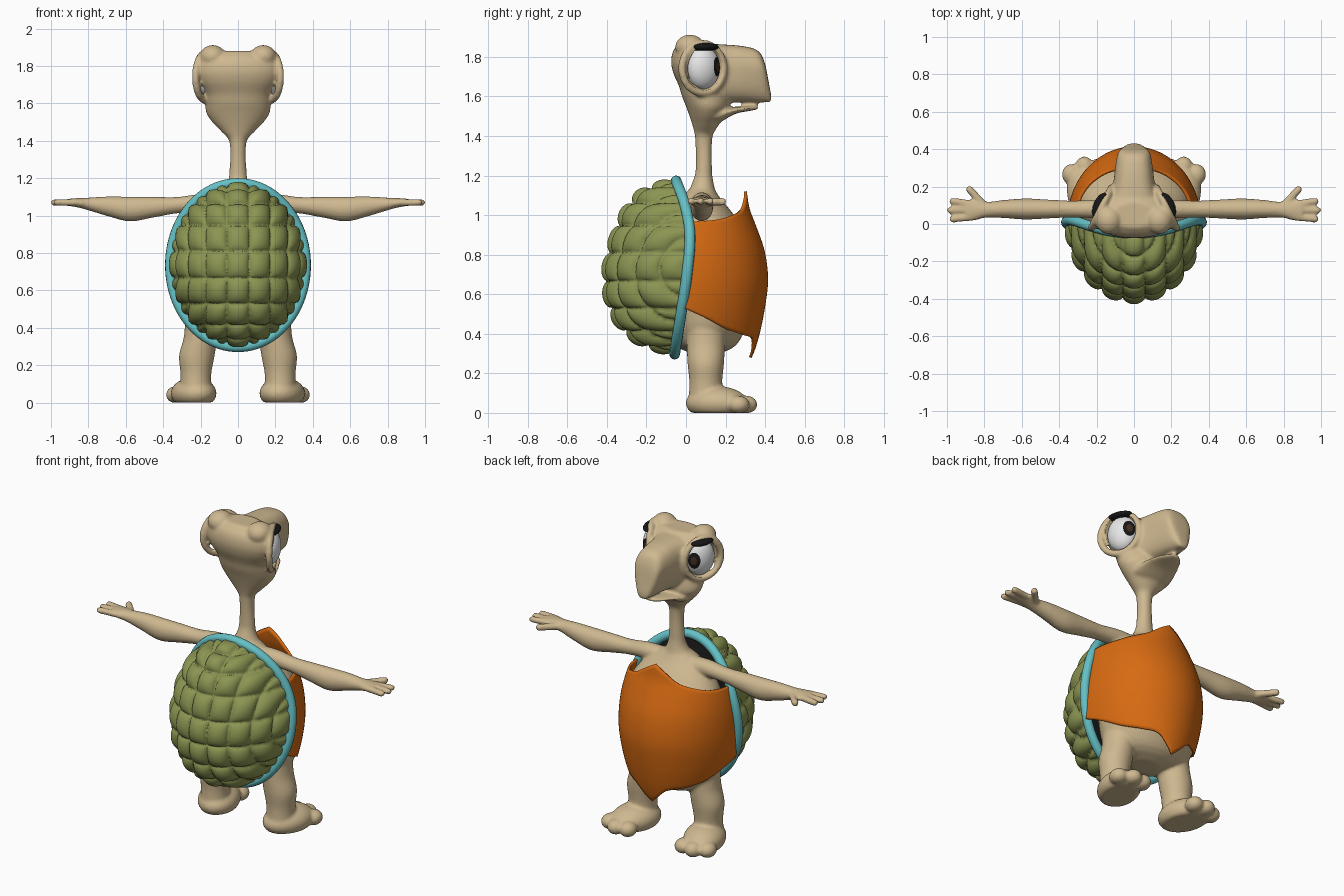
import bpy, bmesh, math
from mathutils import Vector, Matrix

if "Cube" in bpy.data.objects:
    bpy.data.objects.remove(bpy.data.objects["Cube"])

def material(name, rgb):
    m = bpy.data.materials.new(name)
    m.diffuse_color = (*rgb, 1)
    m.use_nodes = True
    m.node_tree.nodes["Principled BSDF"].inputs["Base Color"].default_value = m.diffuse_color
    return m

SKIN = material("tan skin", (0.62, 0.48, 0.28))
OLIVE = material("olive shell", (0.26, 0.30, 0.085))
CYAN = material("cyan rim", (0.13, 0.53, 0.56))
ORANGE = material("orange belly", (0.68, 0.145, 0.006))
WHITE = material("eye white", (0.80, 0.80, 0.80))
BLACK = material("black", (0.008, 0.008, 0.008))
BROWN = material("dark brown", (0.06, 0.025, 0.012))

def finish(bm, name, *mats):
    bmesh.ops.recalc_face_normals(bm, faces=bm.faces)
    for f in bm.faces:
        f.smooth = True
    me = bpy.data.meshes.new(name)
    bm.to_mesh(me)
    bm.free()
    ob = bpy.data.objects.new(name, me)
    bpy.context.collection.objects.link(ob)
    for m in mats:
        me.materials.append(m)
    return ob

def interp(rows, t):
    """Smooth (Hermite) lookup of the row values at parameter t."""
    t = min(max(t, rows[0][0]), rows[-1][0])
    i = max(k for k in range(len(rows) - 1) if rows[k][0] <= t)
    a, b = rows[i], rows[i + 1]
    p, q = rows[max(i - 1, 0)], rows[min(i + 2, len(rows) - 1)]
    h = b[0] - a[0]
    s = (t - a[0]) / h
    out = []
    for c in range(1, len(a)):
        m0 = (b[c] - p[c]) / (b[0] - p[0]) * h
        m1 = (q[c] - a[c]) / (q[0] - a[0]) * h
        out.append((2*s**3 - 3*s*s + 1) * a[c] + (s**3 - 2*s*s + s) * m0
                   + (3*s*s - 2*s**3) * b[c] + (s**3 - s*s) * m1)
    return out

def loft(bm, rings, closed=False, wrap=True, caps=True):
    vs = [[bm.verts.new(p) for p in r] for r in rings]
    n = len(vs[0])
    for i in range(len(vs) if closed else len(vs) - 1):
        a, b = vs[i], vs[(i + 1) % len(vs)]
        for j in range(n if wrap else n - 1):
            k = (j + 1) % n
            bm.faces.new((a[j], a[k], b[k], b[j]))
    if caps and not closed:
        bm.faces.new(vs[0])
        bm.faces.new(vs[-1])
    return [v for r in vs for v in r]

def body(bm, axis, rows, power=2.0, steps=40, n=40):
    """Loft of rounded sections; row = (along, centre1, centre2, radius1, radius2)."""
    rings = []
    for i in range(steps + 1):
        t = rows[0][0] + (rows[-1][0] - rows[0][0]) * i / steps
        c1, c2, r1, r2 = interp(rows, t)
        ring = []
        for j in range(n):
            c, s = math.cos(math.tau * j / n), math.sin(math.tau * j / n)
            u = c1 + max(r1, .004) * math.copysign(abs(c) ** (2 / power), c)
            v = c2 + max(r2, .004) * math.copysign(abs(s) ** (2 / power), s)
            ring.append({'x': (t, u, v), 'y': (u, t, v), 'z': (u, v, t)}[axis])
        rings.append(ring)
    return loft(bm, rings)

def ellipsoid(bm, c, r, yaw=0, side=1, pole=None, u=32, v=20):
    m = (Matrix.Diagonal((side, 1, 1, 1)) @ Matrix.Translation(c)
         @ Matrix.Rotation(yaw, 4, 'Z') @ Matrix.Diagonal((*r, 1)))
    if pole:
        m = m @ Vector((0, 0, 1)).rotation_difference(pole).to_matrix().to_4x4()
    return bmesh.ops.create_uvsphere(bm, u_segments=u, v_segments=v, radius=1, matrix=m)['verts']

def hoop(bm, path, r, n=12):
    """Closed round tube along a loop of points lying roughly in one plane."""
    mid = sum(path, Vector()) / len(path)
    rings = []
    for i, p in enumerate(path):
        tan = (path[(i + 1) % len(path)] - path[i - 1]).normalized()
        out = (p - mid).normalized()
        out = (out - tan * out.dot(tan)).normalized()
        up = tan.cross(out)
        rings.append([p + r * (out * math.cos(math.tau * j / n) + up * math.sin(math.tau * j / n))
                      for j in range(n)])
    loft(bm, rings, closed=True)

def finger(bm, a, b, r):
    a, b = Vector(a), Vector(b)
    for i in range(15):
        ellipsoid(bm, a.lerp(b, i / 14), (r, r, r), u=12, v=8)

YAW = math.radians(27)
bm = bmesh.new()
# arm and hand
body(bm, 'x', [(.05, .08, 1.05, .06, .06), (.2, .08, 1.065, .05, .05), (.33, .08, 1.055, .045, .044),
               (.45, .08, 1.045, .05, .055), (.58, .08, 1.035, .056, .066), (.7, .08, 1.05, .048, .052),
               (.8, .075, 1.062, .042, .034), (.85, .073, 1.068, .055, .026), (.9, .073, 1.071, .058, .02)])
for y0, y1, tip in ((.035, .026, .97), (.073, .074, .983), (.11, .122, .972)):
    finger(bm, (.87, y0, 1.07), (tip, y1, 1.07), .019)
finger(bm, (.8, .1, 1.063), (.88, .185, 1.068), .021)
# leg and foot
body(bm, 'z', [(.04, .225, .1, .085, .09), (.15, .225, .1, .082, .083), (.25, .22, .1, .095, .092),
               (.35, .2, .1, .09, .097), (.48, .18, .1, .1, .1)])
foot = ellipsoid(bm, (.237, .155, .05), (.118, .16, .085), yaw=-.3)
for x, y in ((.19, .295), (.265, .305), (.335, .265)):
    foot += ellipsoid(bm, (x, y, .042), (.05, .056, .045))
for v in foot:
    v.co.z = max(v.co.z, 0)
# eye socket rim and brow bump
hoop(bm, [Vector((.175 - .052 * math.cos(a), .085 + .105 * math.cos(a), 1.742 + .125 * math.sin(a)))
          for a in [math.tau * i / 40 for i in range(40)]], .02)
ellipsoid(bm, (.135, .02, 1.85), (.07, .075, .062))
# mirror the limbs
dup = bmesh.ops.duplicate(bm, geom=bm.verts[:] + bm.edges[:] + bm.faces[:])['geom']
for v in dup:
    if isinstance(v, bmesh.types.BMVert):
        v.co.x *= -1
# torso
body(bm, 'z', [(.3, 0, .1, .08, .07), (.33, 0, .1, .2, .14), (.4, 0, .105, .27, .185), (.5, 0, .115, .3, .215),
               (.7, 0, .125, .315, .23), (.85, 0, .12, .305, .215), (.95, 0, .1, .27, .18),
               (1.03, 0, .085, .21, .135), (1.09, 0, .075, .14, .095), (1.13, 0, .08, .08, .065)])
# neck and skull, the skull narrowing towards the face
skull = body(bm, 'z', [(1.08, 0, .08, .11, .08), (1.16, 0, .085, .06, .055), (1.22, 0, .09, .047, .042),
                       (1.4, 0, .09, .047, .045), (1.45, 0, .098, .09, .064), (1.5, 0, .105, .138, .087),
                       (1.55, 0, .11, .178, .11), (1.6, 0, .1, .19, .12), (1.65, 0, .085, .195, .12),
                       (1.72, 0, .06, .225, .125), (1.78, 0, .052, .238, .127), (1.84, 0, .05, .22, .11),
                       (1.88, 0, .05, .13, .07)], steps=70)
for v in skull:
    v.co.x *= 1 - 1.3 * v.co.y * min(max((v.co.z - 1.5) / .15, 0), 1)
# upper beak and lower jaw
beak = body(bm, 'y', [(.05, 0, 1.71, .15, .15), (.12, 0, 1.715, .14, .15), (.2, 0, 1.715, .115, .147),
                      (.3, 0, 1.712, .102, .14), (.37, 0, 1.698, .092, .128), (.4, 0, 1.668, .082, .098),
                      (.415, 0, 1.63, .068, .06), (.43, 0, 1.59, .045, .02)], power=2.8, steps=50)
for v in beak:
    if v.co.y > .2:
        v.co.x *= 1 - .35 * min(max((1.75 - v.co.z) / .18, 0), 1) * (v.co.y - .2) / .2
body(bm, 'y', [(.06, 0, 1.5, .11, .05), (.16, 0, 1.505, .125, .04), (.25, 0, 1.53, .105, .018),
               (.33, 0, 1.54, .065, .012), (.365, 0, 1.543, .03, .008)])
skin = finish(bm, "skin_body", SKIN)
rm = skin.modifiers.new("merge", 'REMESH')
rm.mode = 'VOXEL'
rm.voxel_size = .009
rm.use_smooth_shade = True
sm = skin.modifiers.new("soften", 'SMOOTH')
sm.factor, sm.iterations = .5, 6

# eye sockets are cut from the skin
bm = bmesh.new()
for s in (1, -1):
    ellipsoid(bm, (.19, .1, 1.745), (.075, .096, .115), YAW, s)
cutter = finish(bm, "socket_cutter", SKIN)
cutter.hide_render = True
cutter.hide_set(True)
bo = skin.modifiers.new("sockets", 'BOOLEAN')
bo.operation, bo.solver, bo.object = 'DIFFERENCE', 'EXACT', cutter

# eyes with pupil by direction, and dark eyelids
for s, side in ((1, "right"), (-1, "left")):
    bm = bmesh.new()
    c, r = Vector((.155, .087, 1.745)), (.066, .088, .108)
    look = Vector((math.cos(.8), math.sin(.8), .05)).normalized()
    ellipsoid(bm, c, r, YAW, s, look, 48, 40)
    for f in bm.faces:
        p = f.calc_center_median()
        p = Matrix.Rotation(-YAW, 3, 'Z') @ (Vector((p.x * s, p.y, p.z)) - c)
        d = Vector((p.x / r[0], p.y / r[1], p.z / r[2])).normalized().dot(look)
        f.material_index = 2 if d > math.cos(.2) else 1 if d > math.cos(.47) else 0
    finish(bm, side + "_eye", WHITE, BLACK, BROWN)
    bm = bmesh.new()
    ellipsoid(bm, (.176, .09, 1.85), (.042, .078, .021), YAW * .6, s)
    finish(bm, side + "_eyelid", BLACK)

# shell: bent rim plane, bumpy dome, rim and dark lining
RIM = [(.25, -.065), (.5, -.025), (.7, .005), (.9, .02), (1.05, -.005), (1.2, -.06)]
rim_y = lambda z: interp(RIM, z)[0]
rings = []
for i in range(86):
    phi = math.radians(.3 + 89.7 * i / 85)
    ring = []
    for j in range(220):
        th = math.tau * j / 220
        x, z = math.sin(phi) * math.cos(th), math.sin(phi) * math.sin(th)
        bump = .042 * abs(math.cos(9 * math.asin(x)) * math.cos(9 * math.asin(z))) ** .38
        zz = .738 + z * (.405 + bump)
        ring.append((x * (.332 + bump), rim_y(zz) - math.cos(phi) * (.395 + bump), zz))
    rings.append(ring)
bm = bmesh.new()
loft(bm, rings, caps=False)
bmesh.ops.holes_fill(bm, edges=[e for e in bm.edges if e.is_boundary and e.verts[0].co.y < -.3], sides=0)
finish(bm, "shell_dome", OLIVE)

oval = lambda k, n=96: [Vector((.363 * k * math.cos(math.tau * i / n), 0, .735 + .438 * k * math.sin(math.tau * i / n)))
                        for i in range(n)]
bm = bmesh.new()
hoop(bm, [Vector((p.x, rim_y(p.z), p.z)) for p in oval(1)], .027)
finish(bm, "shell_rim", CYAN)
bm = bmesh.new()
loft(bm, [[(p.x, rim_y(p.z) - .015, p.z) for p in oval(k / 10)] for k in range(1, 11)], caps=False)
finish(bm, "shell_lining", BLACK)

# belly plate wrapped round the front, with pointed top and bottom edges
FRONT = [(.28, .325, .25), (.33, .345, .275), (.42, .37, .315), (.55, .395, .342), (.68, .408, .35),
         (.82, .39, .34), (.95, .345, .315), (1.03, .315, .29), (1.12, .3, .27)]
TOP = [(0, 1.12), (12, 1.085), (28, 1.03), (45, 1.0), (65, .975), (90, .965)]
LOW = [(0, .28), (9, .32), (20, .375), (36, .395), (55, .425), (73, .48), (90, .53)]
rings = []
for i in range(73):
    deg = -90 + 180 * i / 72
    lo, hi = interp(LOW, abs(deg))[0], interp(TOP, abs(deg))[0]
    ring = []
    for k in range(33):
        z = lo + (hi - lo) * k / 32
        yf, rx = interp(FRONT, z)
        y0 = rim_y(z) + .01
        a = math.radians(deg)
        ring.append((rx * math.sin(a), y0 + (yf - y0) * math.cos(a), z))
    rings.append(ring)
bm = bmesh.new()
loft(bm, rings, wrap=False, caps=False)
plate = finish(bm, "belly_plate", ORANGE)
so = plate.modifiers.new("thickness", 'SOLIDIFY')
so.thickness, so.offset = .014, 0
